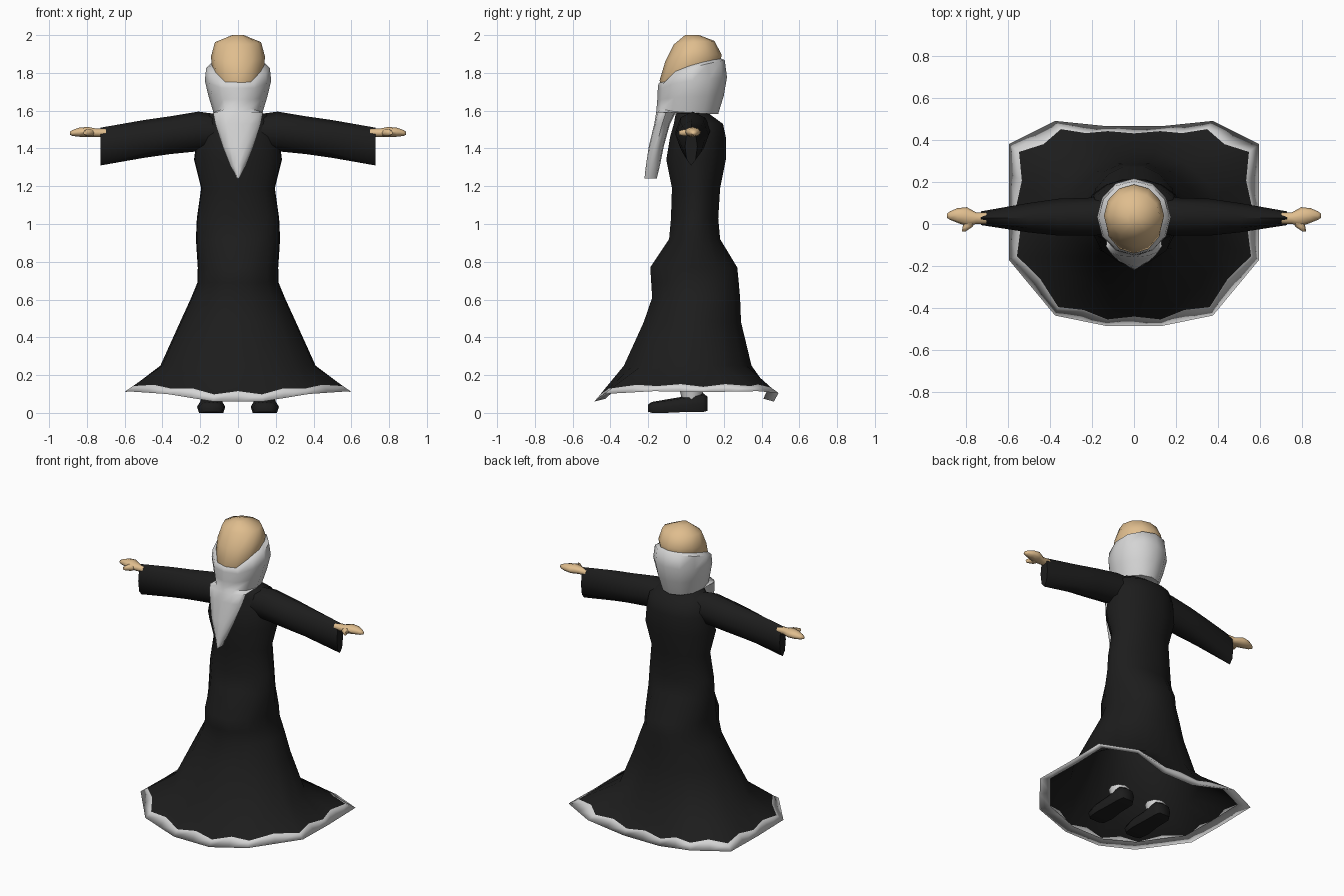
import bpy, bmesh, math
from mathutils import Vector

old = bpy.data.objects.get("Cube")
if old:
    bpy.data.objects.remove(old, do_unlink=True)


def material(name, colour):
    m = bpy.data.materials.new(name)
    m.use_nodes = True
    m.diffuse_color = (*colour, 1)
    bsdf = m.node_tree.nodes["Principled BSDF"]
    bsdf.inputs["Base Color"].default_value = (*colour, 1)
    bsdf.inputs["Roughness"].default_value = 0.9
    return m


BLACK = material("black cloth", (0.012, 0.012, 0.012))
WHITE = material("white hair and trim", (0.66, 0.66, 0.66))
SKIN = material("skin", (0.74, 0.51, 0.27))


def loft(name, rings, mats, bottom=True, top=True, rule=None, angle=60):
    """Skin a list of equal point rings; rule gives the material of each band."""
    bm = bmesh.new()
    loops = [[bm.verts.new(p) for p in ring] for ring in rings]
    n = len(loops[0])
    for band, (a, b) in enumerate(zip(loops, loops[1:])):
        for i in range(n):
            j = (i + 1) % n
            f = bm.faces.new((a[i], a[j], b[j], b[i]))
            f.material_index = rule(band) if rule else 0
    if bottom:
        bm.faces.new(loops[0][::-1])
    if top:
        bm.faces.new(loops[-1])
    bmesh.ops.recalc_face_normals(bm, faces=bm.faces)
    me = bpy.data.meshes.new(name)
    bm.to_mesh(me)
    bm.free()
    for m in mats:
        me.materials.append(m)
    ob = bpy.data.objects.new(name, me)
    bpy.context.collection.objects.link(ob)
    bpy.ops.object.select_all(action='DESELECT')
    ob.select_set(True)
    bpy.context.view_layer.objects.active = ob
    bpy.ops.object.shade_smooth_by_angle(angle=math.radians(angle))


def oval(hw, yf, yb, zf, zb=None, n=12):
    """Horizontal oval, level at the front (zf) and rising to the back (zb)."""
    zb = zf if zb is None else zb
    pts = []
    for i in range(n):
        a = math.tau * i / n
        t = (1 - math.cos(a)) / 2
        rise = max(0, t - 0.07) ** 0.5
        pts.append((hw * math.sin(a), yf + (yb - yf) * t, zf + (zb - zf) * rise))
    return pts


def side_oval(x, y0, y1, z0, z1, n=8):
    """Upright oval across the x axis."""
    return [(x, (y0 + y1) / 2 + (y1 - y0) / 2 * math.cos(math.tau * i / n),
             (z0 + z1) / 2 + (z1 - z0) / 2 * math.sin(math.tau * i / n)) for i in range(n)]


def both_sides(name, rings, mats, **kw):
    for side, s in (("left", 1), ("right", -1)):
        loft(side + "_" + name, [[(s * x, y, z) for x, y, z in r] for r in rings], mats, **kw)


def mirrored(half):
    """Mirror a half ring and add a midpoint on every edge."""
    ring = [Vector(p) for p in half + [(-x, y, z) for x, y, z in reversed(half)]]
    pairs = zip(ring, ring[1:] + ring[:1])
    return [p for a, b in pairs for p in (a, a.lerp(b, 0.5))]


# robe: folded lip, flared hem, scalloped trim, then oval rings up to the collar
ANGLES = [math.radians(d) for d in (16, 46, 75, 98, 122, 145, 166)]


def robe_ring(hw, yf, yb, z):
    c, d = (yf + yb) / 2, (yb - yf) / 2 / 0.965
    return mirrored([(hw * math.sin(a), c - d * math.cos(a), z) for a in ANGLES])


hem = mirrored([(.13, -.485, .06), (.375, -.435, .10), (.595, -.17, .115), (.595, .10, .11),
                (.595, .38, .115), (.375, .49, .105), (.13, .465, .06)])
lip = [Vector((p.x * .89, p.y * .88, p.z + .015)) for p in hem]
body = [robe_ring(*r) for r in (
    (.415, -.33, .345, .25), (.31, -.225, .29, .48), (.25, -.18, .285, .61),
    (.217, -.185, .278, .69), (.215, -.19, .27, .77), (.225, -.09, .18, .92),
    (.22, -.08, .17, 1.03), (.197, -.075, .18, 1.19), (.235, -.105, .21, 1.34),
    (.22, -.085, .21, 1.46), (.205, -.065, .195, 1.53), (.15, -.055, .12, 1.585),
    (.09, -.04, .09, 1.59))]
trim = [h.lerp(u, 0.29 if i % 2 else 0.2) for i, (h, u) in enumerate(zip(hem, body[0]))]
loft("robe", [lip, hem, trim] + body, [BLACK, WHITE], bottom=False, angle=170,
     rule=lambda band: 1 if band < 2 else 0)

# sleeves hang lower than the arm and narrow at the cuff
both_sides("sleeve", [side_oval(*r) for r in (
    (.10, -.05, .14, 1.40, 1.58), (.21, -.055, .125, 1.385, 1.595),
    (.36, -.055, .12, 1.37, 1.57), (.50, -.04, .10, 1.35, 1.55),
    (.728, -.005, .06, 1.31, 1.51))], [BLACK])

# hands: flat palm with fingers, and a thumb pointing forward
both_sides("hand", [side_oval(*r) for r in (
    (.70, .0, .055, 1.46, 1.505), (.75, .0, .055, 1.46, 1.505),
    (.795, -.01, .08, 1.46, 1.514), (.84, .006, .075, 1.462, 1.510),
    (.875, .02, .06, 1.466, 1.498), (.89, .03, .048, 1.472, 1.488))], [SKIN])
both_sides("thumb", [
    [(x + w * math.cos(a), y, 1.483 + h * math.sin(a))
     for a in (math.tau * i / 6 for i in range(6))]
    for x, y, w, h in ((.78, .025, .03, .022), (.79, -.012, .024, .02),
                       (.81, -.036, .009, .012))], [SKIN])

# shoes, lofted from heel to toe, with white ankle cuffs
both_sides("shoe", [
    [(.142 + hw * u, y, z0 + (z1 - z0) * v) for u, v in
     ((-.85, 0), (.85, 0), (1, .45), (.75, .9), (0, 1), (-.75, .9), (-1, .45))]
    for y, hw, z0, z1 in ((.115, .045, .012, .085), (.09, .062, .004, .105),
                          (-.02, .065, .004, .085), (-.11, .075, 0, .07),
                          (-.18, .065, 0, .058), (-.20, .04, .006, .045))], [BLACK])
both_sides("ankle_cuff", [
    [(.142 + x, y, z) for x, y, z in oval(hw, .03 - hw, .03 + hw, z, n=8)]
    for hw, z in ((.052, .07), (.063, .12))], [WHITE])

# neck and bald crown
loft("neck", [oval(.075, -.025, .10, 1.55, n=8), oval(.075, -.02, .12, 1.67, n=8)], [SKIN])
loft("head", [oval(*r) for r in (
    (.11, -.12, .17, 1.70, 1.78), (.138, -.14, .185, 1.76, 1.87),
    (.143, -.11, .188, 1.86, 1.90), (.122, -.065, .15, 1.95, 1.97),
    (.03, -.005, .07, 2.0, 2.0))], [SKIN])

# long pointed beard widening into hair that wraps the sides and back of the head
loft("hair_and_beard", [oval(*r) for r in (
    (.006, -.22, -.155, 1.24), (.042, -.212, -.138, 1.31), (.082, -.197, -.118, 1.41),
    (.12, -.168, -.085, 1.53), (.132, -.158, -.055, 1.59),
    (.13, -.156, .17, 1.61, 1.58), (.155, -.152, .20, 1.66, 1.68),
    (.176, -.149, .217, 1.72, 1.78), (.168, -.146, .205, 1.742, 1.872),
    (.134, -.13, .175, 1.756, 1.885))], [WHITE], top=False)
